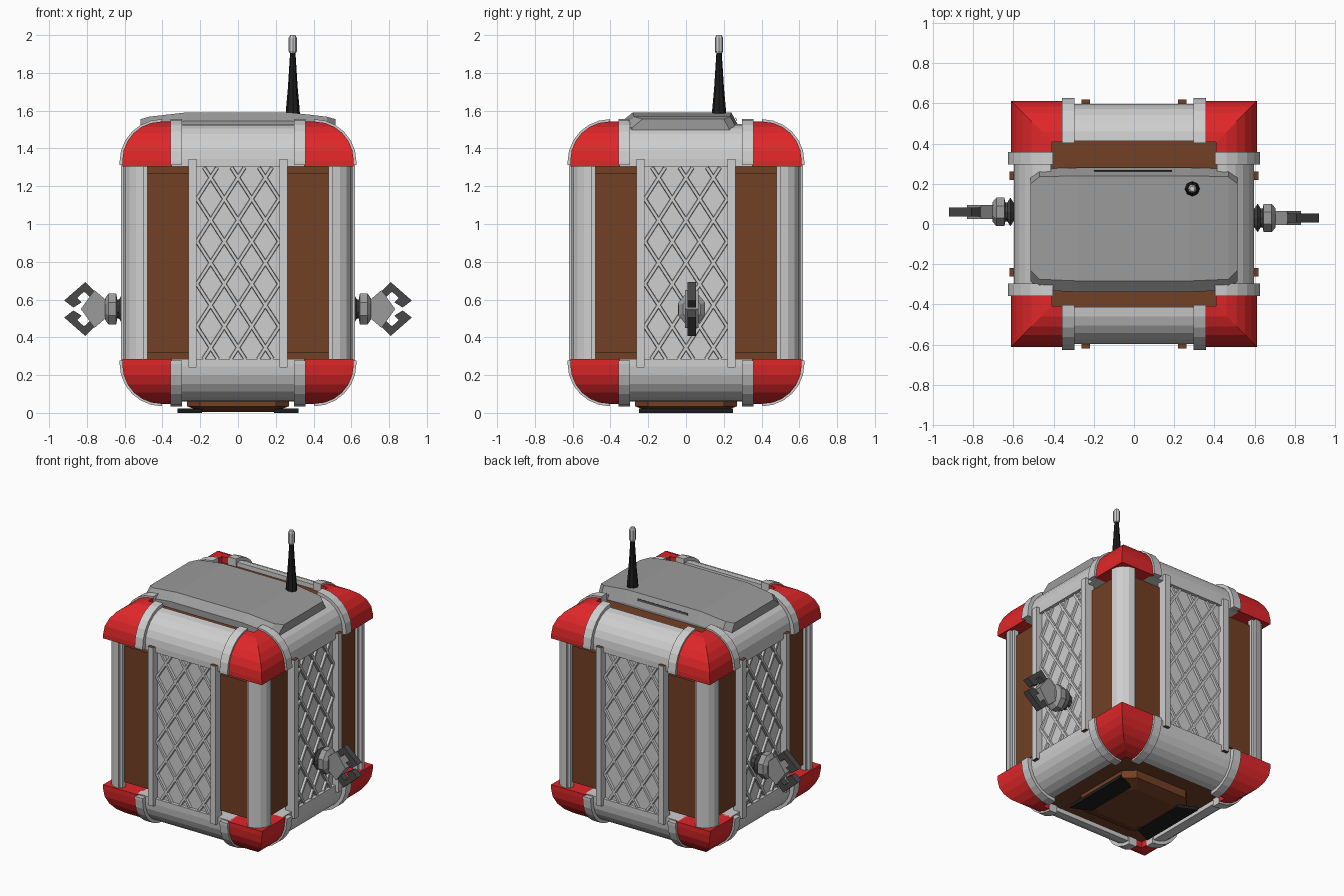
import bpy, bmesh, math
from mathutils import Matrix, Vector

if "Cube" in bpy.data.objects:
    bpy.data.objects.remove(bpy.data.objects["Cube"])

MID = 0.795  # mid height of the crate


def material(name, rgb):
    m = bpy.data.materials.new(name)
    m.diffuse_color = (*rgb, 1)
    m.use_nodes = True
    m.node_tree.nodes["Principled BSDF"].inputs["Base Color"].default_value = m.diffuse_color
    return m


STEEL = material("light steel", (0.62, 0.62, 0.62))
GREY = material("lid grey", (0.33, 0.33, 0.33))
BROWN = material("rust brown", (0.17, 0.05, 0.018))
RED = material("red", (0.75, 0.02, 0.022))
DARK = material("dark grey", (0.065, 0.065, 0.065))
BLACK = material("black", (0.012, 0.012, 0.012))

QUARTERS = [Matrix.Rotation(math.pi / 2 * k, 4, 'Z') for k in range(4)]
FLIP = Matrix.Translation((0, 0, 2 * MID)) @ Matrix.Diagonal((1, 1, -1, 1))
BOTH_ENDS = [f @ q for q in QUARTERS for f in (Matrix.Identity(4), FLIP)]


def loft(bm, sections):
    """Skin closed sections of equal point count and cap both ends."""
    rows = [[bm.verts.new(p) for p in s] for s in sections]
    n = len(rows[0])
    for a, b in zip(rows, rows[1:]):
        for i in range(n):
            bm.faces.new((a[i], a[(i + 1) % n], b[(i + 1) % n], b[i]))
    bm.faces.new(rows[0])
    bm.faces.new(rows[-1][::-1])


def box(bm, x0, x1, y0, y1, z0, z1):
    loft(bm, [[(x0, y0, z), (x1, y0, z), (x1, y1, z), (x0, y1, z)] for z in (z0, z1)])


def disc(bm, x, r, sides, ry=1.0, cy=0.0, cz=0.0):
    """Section ring facing along x."""
    t = [2 * math.pi * (i + 0.5) / sides for i in range(sides)]
    return [(x, cy + ry * r * math.cos(a), cz + r * math.sin(a)) for a in t]


def finish(name, bm, mats, copies=None, rule=None):
    """Repeat the geometry through each matrix and make the object."""
    out = bmesh.new()
    for m in copies or [Matrix.Identity(4)]:
        vmap = {v: out.verts.new(m @ v.co) for v in bm.verts}
        for f in bm.faces:
            out.faces.new([vmap[v] for v in f.verts])
    bm.free()
    bmesh.ops.recalc_face_normals(out, faces=out.faces[:])
    if rule:
        for f in out.faces:
            f.material_index = rule(f)
    me = bpy.data.meshes.new(name)
    out.to_mesh(me)
    out.free()
    for m in mats:
        me.materials.append(m)
    ob = bpy.data.objects.new(name, me)
    bpy.context.collection.objects.link(ob)
    return ob


def edge_profile(outer, top, r, low=1.305, inner=0.46, steps=6):
    """Quarter-round edge section as (distance out, height)."""
    pts = [(inner, low), (outer, low)]
    for i in range(steps + 1):
        a = math.pi / 2 * i / steps
        pts.append((outer - r + r * math.cos(a), top - r + r * math.sin(a)))
    return pts + [(outer - r, top - 0.1)]


# Crate core
bm = bmesh.new()
box(bm, -0.565, 0.565, -0.565, 0.565, 0.32, 1.27)
box(bm, -0.5, 0.5, -0.5, 0.5, 0.09, 1.50)
finish("crate_core", bm, [BROWN])

# Rounded rails along the top and bottom edges
bm = bmesh.new()
loft(bm, [[(x, -d, z) for d, z in edge_profile(0.597, 1.53, 0.185)] for x in (-0.36, 0.36)])
finish("edge_rails", bm, [STEEL], BOTH_ENDS)

# Collars around the rails
bm = bmesh.new()
for s in (-1, 1):
    loft(bm, [[(s * x, -d, z) for d, z in edge_profile(0.627, 1.555, 0.225, 1.312)]
              for x in (0.297, 0.358)])
finish("rail_collars", bm, [STEEL], BOTH_ENDS)

# Mitred red corners
bm = bmesh.new()
prof = edge_profile(0.612, 1.542, 0.205)
loft(bm, [[(0.35, d, z) for d, z in prof],
          [(d, d, z) for d, z in prof],
          [(d, 0.35, z) for d, z in prof]])
finish("corner_guards", bm, [RED], BOTH_ENDS)

# Rounded upright pillars with narrow flanges
bm = bmesh.new()
arc = [(0.50 + 0.105 * math.cos(math.pi / 8 * i), 0.50 + 0.105 * math.sin(math.pi / 8 * i))
       for i in range(5)]
plan = [(0.55, 0.48), (0.585, 0.48), (0.585, 0.5)] + arc + [(0.5, 0.585), (0.48, 0.585), (0.48, 0.55)]
loft(bm, [[(x, y, z) for x, y in plan] for z in (0.25, 1.34)])
finish("corner_pillars", bm, [STEEL], QUARTERS)

# Side panels
bm = bmesh.new()
box(bm, -0.23, 0.23, -0.575, -0.5, 0.26, 1.33)
finish("side_panels", bm, [STEEL], QUARTERS)

# Diamond lattice on the panels: bars trimmed to the panel edges
bm = bmesh.new()
W, Z0, Z1 = 0.22, 0.285, 1.30
STEP, SLOPE = 0.225, 1.55
for sign in (-1, 1):
    for k in range(-4, 9):
        c = Z0 + STEP * k + 0.06
        x0, x1 = sorted(((Z0 - c) / SLOPE, (Z1 - c) / SLOPE))
        x0, x1 = max(x0, -W), min(x1, W)
        if x1 - x0 < 0.02:
            continue
        a = Vector((sign * x0, 0, c + SLOPE * x0))
        b = Vector((sign * x1, 0, c + SLOPE * x1))
        t = (b - a).normalized()
        n = Vector((-t.z, 0, t.x)) * 0.011
        sec = [(n, -0.57), (n * 0.7, -0.59), (n * -0.7, -0.59), (-n, -0.57)]
        loft(bm, [[p + o + Vector((0, y, 0)) for o, y in sec] for p in (a, b)])
finish("panel_lattice", bm, [STEEL], QUARTERS)

# Strips beside the panels, with rusty ends
bm = bmesh.new()
for s in (-1, 1):
    x0, x1 = sorted((s * 0.22, s * 0.262))
    box(bm, x0, x1, -0.62, -0.55, 0.24, 1.345)
finish("panel_strips", bm, [STEEL, BROWN], QUARTERS, lambda f: int(abs(f.normal.z) > 0.5))

# Crowned lid
bm = bmesh.new()
secs = []
for x, zt, yf, yb in ((-0.515, 1.555, 0.285, 0.24), (-0.47, 1.568, 0.33, 0.275), (-0.28, 1.59, 0.338, 0.28),
                      (0.28, 1.59, 0.338, 0.28), (0.47, 1.568, 0.33, 0.275), (0.515, 1.555, 0.285, 0.24)):
    secs.append([(x, -yf, 1.485), (x, -yf, zt - 0.045), (x, -yf + 0.055, zt),
                 (x, yb - 0.04, zt), (x, yb, zt - 0.075), (x, yb, 1.485)])
loft(bm, secs)
finish("lid", bm, [GREY])

# Slot on the back slope of the lid
bm = bmesh.new()
loft(bm, [[(x, 0.261, 1.562), (x, 0.264, 1.563), (x, 0.269, 1.549), (x, 0.266, 1.548)]
          for x in (-0.2, 0.19)])
finish("lid_slot", bm, [DARK])

# Antenna and its tip
def turned(name, mat, profile, cx, cy, sides):
    b = bmesh.new()
    loft(b, [[(cx + r * math.cos(2 * math.pi * i / sides), cy + r * math.sin(2 * math.pi * i / sides), z)
              for i in range(sides)] for r, z in profile])
    finish(name, b, [mat])


turned("antenna_mast", BLACK, [(0.038, 1.57), (0.036, 1.61), (0.026, 1.72), (0.014, 1.91)], 0.29, 0.175, 8)
turned("antenna_tip", STEEL, [(0.017, 1.905), (0.022, 1.915), (0.022, 1.985), (0.013, 2.0)], 0.29, 0.175, 8)

# Underside hatch
bm = bmesh.new()
def rounded(w, c, z):
    return [(w, -w + c, z), (w, w - c, z), (w - c, w, z), (-w + c, w, z),
            (-w, w - c, z), (-w, -w + c, z), (-w + c, -w, z), (w - c, -w, z)]
loft(bm, [rounded(0.27, 0.07, 0.10), rounded(0.27, 0.07, 0.035), rounded(0.19, 0.05, 0.005)])
finish("underside_hatch", bm, [BROWN])

# Black skids under the hatch
bm = bmesh.new()
for s in (-1, 1):
    plan = [(s * 0.19, -0.19), (s * 0.32, -0.25), (s * 0.32, 0.25), (s * 0.19, 0.19)]
    loft(bm, [[(x, y, z) for x, y in plan] for z in (0.0, 0.022)])
finish("underside_skids", bm, [BLACK])

# Arms with grippers on the left and right
for side, s, cy in (("right", 1, 0.03), ("left", -1, 0.06)):
    place = [Matrix.Translation((0, cy, 0.55)) @ Matrix.Diagonal((s, 1, 1, 1))]
    # Ribbed hose
    bm = bmesh.new()
    loft(bm, [disc(bm, x, r, 10) for x, r in ((0.57, 0.05), (0.60, 0.05), (0.615, 0.075),
                                              (0.63, 0.05), (0.65, 0.05))])
    finish(side + "_arm_hose", bm, [DARK], place)
    # Wrist block and diamond palm
    bm = bmesh.new()
    loft(bm, [disc(bm, x, r, 8, 0.85) for x, r in ((0.64, 0.06), (0.645, 0.09), (0.685, 0.09), (0.705, 0.06))])
    palm = [(0.675, 0), (0.69, 0.04), (0.76, 0.1), (0.832, 0), (0.76, -0.1), (0.69, -0.04)]
    loft(bm, [[(x, y, z) for x, z in palm] for y in (-0.035, 0.035)])
    finish(side + "_arm_wrist", bm, [GREY], place)
    # Bracket-shaped claws
    bm = bmesh.new()
    claw = [(0.735, 0.07), (0.808, 0.143), (0.92, 0.045), (0.865, -0.0), (0.828, 0.035),
            (0.852, 0.058), (0.815, 0.092), (0.775, 0.055)]
    claw[3] = (0.872, 0.008)
    for m in (1, -1):
        loft(bm, [[(x, y, m * z) for x, z in claw] for y in (-0.022, 0.022)])
    finish(side + "_claws", bm, [DARK], place)
